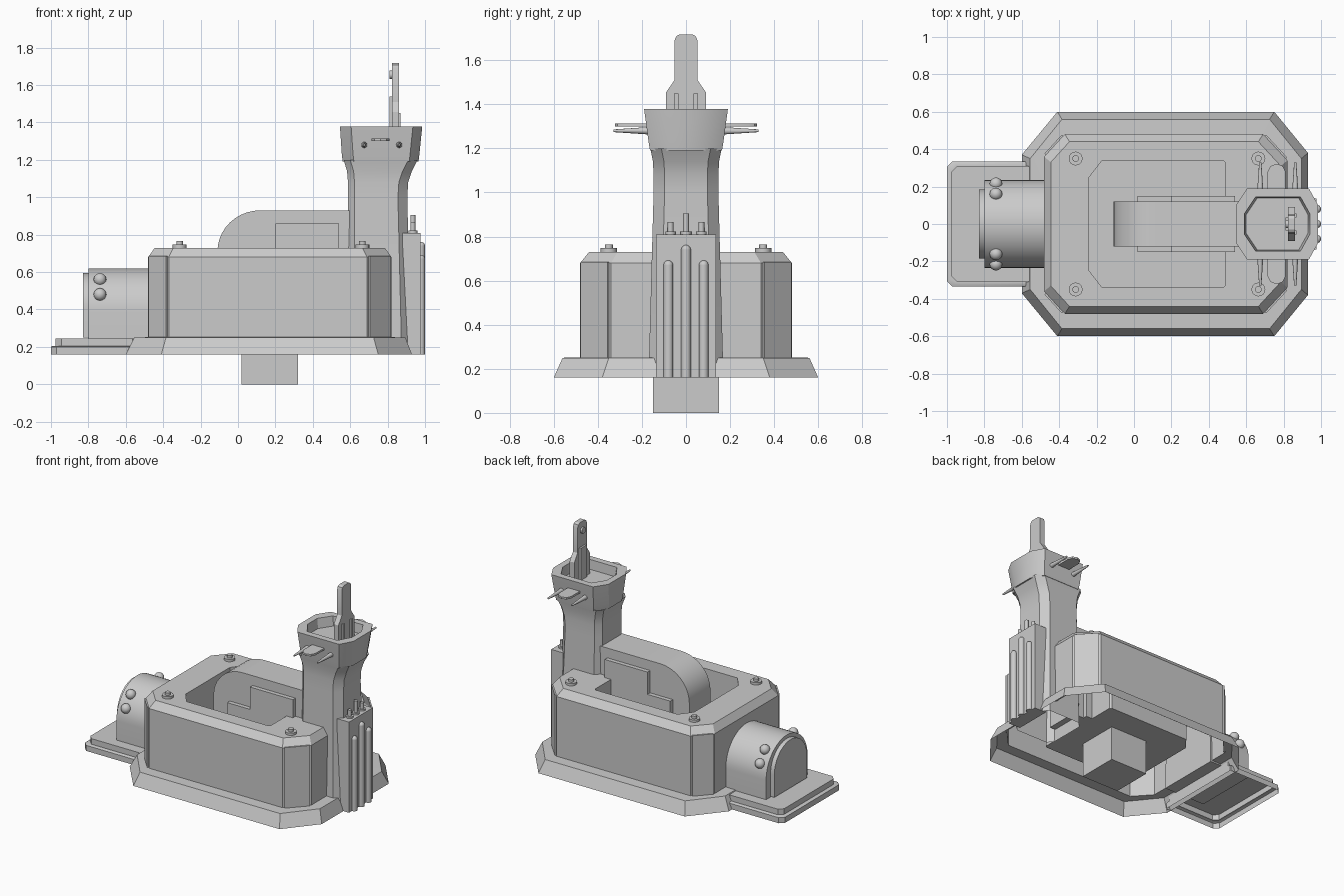
import bpy, bmesh, math
from mathutils import Matrix, Vector

if "Cube" in bpy.data.objects:
    bpy.data.objects.remove(bpy.data.objects["Cube"])


def finish(name, bm, fix=True):
    if fix:
        bmesh.ops.recalc_face_normals(bm, faces=bm.faces)
    me = bpy.data.meshes.new(name)
    bm.to_mesh(me)
    bm.free()
    ob = bpy.data.objects.new(name, me)
    bpy.context.collection.objects.link(ob)
    return ob


def octagon(x0, x1, y, left, right):
    """Rectangle symmetric in y with (dx, dy) corner cuts, counter-clockwise."""
    (a, b), (c, d) = left, right
    half = [(x1, y - d), (x1 - c, y), (x0 + a, y), (x0, y - b)]
    return half + [(px, -py) for px, py in reversed(half)]


def loft(name, rings, cap_top=False, cap_bottom=False):
    """Skin a stack of (outline, z) rings, all with the same number of points."""
    bm = bmesh.new()
    loops = [[bm.verts.new((x, y, z)) for x, y in pts] for pts, z in rings]
    n = len(loops[0])
    for lo, hi in zip(loops, loops[1:]):
        for i in range(n):
            j = (i + 1) % n
            bm.faces.new((lo[i], lo[j], hi[j], hi[i]))
    if cap_top:
        bm.faces.new(loops[-1])
    if cap_bottom:
        bm.faces.new(loops[0][::-1])
    return finish(name, bm, False)


def prism(name, pts, axis, a, b):
    """Extrude a profile along x (points are y,z), or along y (points are x,z)."""
    bm = bmesh.new()
    put = (lambda p, t: (t, p[0], p[1])) if axis == 'x' else (lambda p, t: (p[0], t, p[1]))
    lo = [bm.verts.new(put(p, a)) for p in pts]
    hi = [bm.verts.new(put(p, b)) for p in pts]
    bm.faces.new(lo)
    bm.faces.new(hi[::-1])
    for i in range(len(pts)):
        j = (i + 1) % len(pts)
        bm.faces.new((lo[i], hi[i], hi[j], lo[j]))
    return finish(name, bm)


def box(name, x0, x1, y0, y1, z0, z1):
    return prism(name, [(x0, z0), (x1, z0), (x1, z1), (x0, z1)], 'y', y0, y1)


def rod(name, p, q, r1, r2=None, n=16):
    p, q = Vector(p), Vector(q)
    d = q - p
    bm = bmesh.new()
    m = Matrix.Translation((p + q) / 2) @ d.to_track_quat('Z', 'Y').to_matrix().to_4x4()
    bmesh.ops.create_cone(bm, cap_ends=True, segments=n, radius1=r1,
                          radius2=r1 if r2 is None else r2, depth=d.length, matrix=m)
    return finish(name, bm)


def ball(name, p, r):
    bm = bmesh.new()
    bmesh.ops.create_uvsphere(bm, u_segments=16, v_segments=10, radius=r,
                              matrix=Matrix.Translation(p))
    return finish(name, bm)


def arch(r, cz, z0, n=24):
    return [(r, z0)] + [(r * math.cos(math.pi * i / n), cz + r * math.sin(math.pi * i / n))
                        for i in range(n + 1)] + [(-r, z0)]


# Flared skirt and body shell with sunken basin, open underneath
body_low = octagon(-.48, .82, .48, (.11, .12), (.13, .14))
loft("base_skirt", [(octagon(-.6, .93, .6, (.19, .23), (.18, .22)), .16),
                    (octagon(-.555, .895, .56, (.17, .21), (.17, .21)), .25),
                    (body_low, .252)])
basin = octagon(-.24, .49, .34, (.07, .09), (.012, .012))
loft("body_shell", [(body_low, .25), (body_low, .68),
                    (octagon(-.445, .785, .44, (.1, .11), (.12, .13)), .73),
                    (basin, .73), (basin, .25)], cap_top=True)

# Raised panels on the four body corners
for s in (-1, 1):
    for a, b in (((-.48, .36), (-.37, .48)), ((.82, .34), (.69, .48))):
        a, b = Vector((a[0], a[1] * s)), Vector((b[0], b[1] * s))
        d = (b - a).normalized()
        out = Vector((-d.y, d.x))
        if out.y * s < 0:
            out = -out
        p, q = a + d * .012, b - d * .012
        quad = [p, q, q + out * .01, p + out * .01]
        if (q - p).cross(out) < 0:
            quad.reverse()
        loft("corner_panel", [(quad, .25), (quad, .685)], True, True)

# Stepped platform at the end
cut, none = (.03, .03), (.005, .005)
low = octagon(-1, -.56, .335, cut, none)
top = octagon(-.975, -.56, .31, cut, none)
loft("end_platform", [(low, .16), (low, .2), (octagon(-.99, -.56, .325, cut, none), .205),
                      (top, .205), (top, .245)], cap_top=True)

# Arched housing with end plate and round studs
prism("arched_housing", arch(.235, .385, .24), 'x', -.8, -.47)
prism("housing_end_plate", arch(.185, .41, .25), 'x', -.83, -.79)
for s in (-1, 1):
    for y, z in ((.16, .56), (.215, .48)):
        ball("housing_stud", (-.738, s * y, z), .034)

# Curved central hump and the stepped block passing through it
curve = [(.12 - .23 * math.cos(t), .71 + .22 * math.sin(t))
         for t in [i * math.pi / 20 for i in range(11)]]
prism("central_hump", [(-.11, .25)] + curve + [(.63, .93), (.63, .25)], 'y', -.12, .12)
prism("stepped_block", [(.02, 0), (.32, 0), (.32, .25), (.54, .25), (.54, .86),
                        (.2, .86), (.2, .7), (.02, .7)], 'y', -.15, .15)

# Deck bolts
for x in (-.312, .665):
    for y in (-.35, .35):
        rod("deck_bolt_washer", (x, y, .725), (x, y, .747), .037)
        rod("deck_bolt_head", (x, y, .745), (x, y, .765), .018)

# Tower, hollow below
def section(x0, x1, y):
    return octagon(x0, x1, y, (.035, .04), (.05, .05))


loft("tower", [(section(.585, .925, .17), .16), (section(.588, .905, .147), 1.0),
               (section(.588, .91, .147), 1.08), (section(.583, .93, .15), 1.14),
               (section(.565, .96, .162), 1.2)])


# Tower head with recessed top
def head(x0, x1, y):
    return octagon(x0, x1, y, (.06, .09), (.05, .09))


loft("tower_head", [(head(.56, .965, .163), 1.19), (head(.555, .97, .17), 1.23),
                    (head(.545, .985, .19), 1.378), (head(.59, .94, .145), 1.378),
                    (head(.6, .93, .14), 1.31)], cap_top=True, cap_bottom=True)

# Upright mast plate in the recess
mast = [(.09, 1.3), (.09, 1.455), (.052, 1.51), (.052, 1.69), (.045, 1.708), (.03, 1.717)]
prism("mast_plate", mast + [(-y, z) for y, z in reversed(mast)], 'x', .823, .86)
for y in (-.045, .045):
    box("mast_rib", .85, .87, y - .01, y + .01, 1.3, 1.45)
box("mast_backing", .81, .83, -.035, .035, 1.3, 1.54)
rod("mast_button", (.81, 0, 1.655), (.83, 0, 1.655), .022)

# Side vanes and spikes on the tower head
for s in (-1, 1):
    vane = [(.715, .15), (.715, .28), (.73, .31), (.763, .322), (.795, .31), (.81, .28), (.81, .15)]
    pts = [(x, y * s) for x, y in vane]
    if s > 0:
        pts.reverse()
    loft("side_vane", [(pts, 1.3), (pts, 1.314)], True, True)
    for x in (.675, .862):
        rod("side_spike", (x, s * .15, 1.28), (x, s * .33, 1.28), .018, .006, 12)

# Rear pipe block with rounded ribs and valve pins
box("pipe_block", .88, .975, -.135, .135, .16, .81)
for y, h in ((-.08, .67), (0, .74), (.08, .67)):
    rod("pipe_rib", (.978, y, .16), (.978, y, h), .022)
    ball("pipe_rib_cap", (.978, y, h), .022)
for y, h in ((-.07, .865), (0, .905), (.07, .865)):
    rod("valve_collar", (.935, y, .8), (.935, y, .822), .024)
    rod("valve_pin", (.935, y, .8), (.935, y, h), .013)

# Smooth the curved faces, keep hard edges
bpy.ops.object.select_all(action='SELECT')
bpy.context.view_layer.objects.active = bpy.context.selected_objects[0]
bpy.ops.object.shade_smooth_by_angle(angle=math.radians(30))
